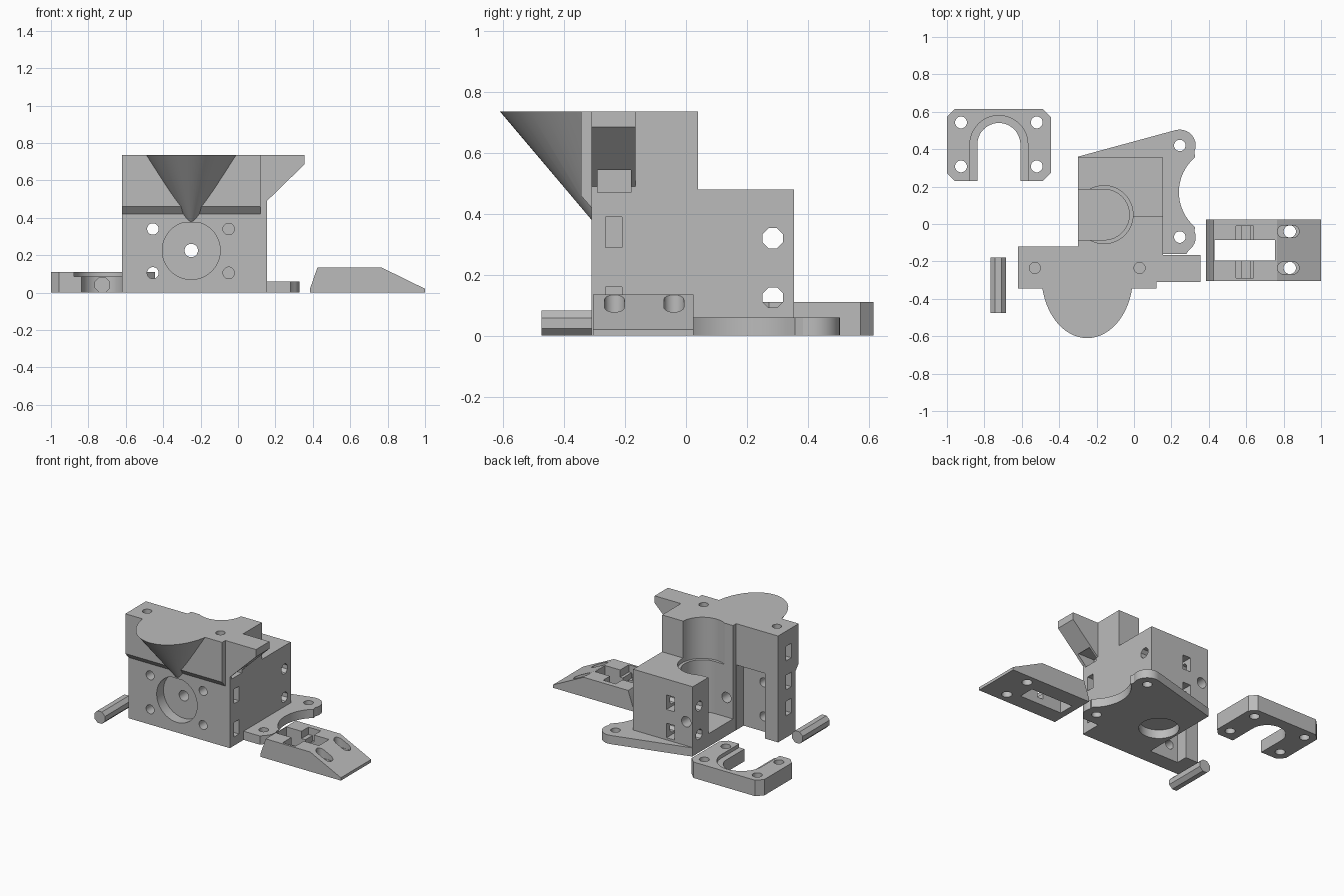
import bpy, bmesh
from math import cos, sin, pi, radians

cube = bpy.data.objects.get("Cube")
if cube:
    bpy.data.objects.remove(cube, do_unlink=True)

grey = bpy.data.materials.new("plain grey")
grey.use_nodes = True
GREY = (0.5, 0.5, 0.5, 1)
grey.diffuse_color = GREY
grey.node_tree.nodes["Principled BSDF"].inputs["Base Color"].default_value = GREY


def prism(name, outline, axis, lo, hi):
    """Extrude a 2D outline along an axis: x uses (y,z), y uses (x,z), z uses (x,y)."""
    place = {"x": lambda u, v, w: (w, u, v),
             "y": lambda u, v, w: (u, w, v),
             "z": lambda u, v, w: (u, v, w)}[axis]
    bm = bmesh.new()
    ends = [[bm.verts.new(place(u, v, w)) for u, v in outline] for w in (lo, hi)]
    n = len(outline)
    for ring in ends:
        bm.faces.new(ring)
    for i in range(n):
        j = (i + 1) % n
        bm.faces.new((ends[0][i], ends[0][j], ends[1][j], ends[1][i]))
    return finish(bm, name)


def finish(bm, name):
    bmesh.ops.recalc_face_normals(bm, faces=bm.faces)
    mesh = bpy.data.meshes.new(name)
    bm.to_mesh(mesh)
    bm.free()
    mesh.materials.append(grey)
    ob = bpy.data.objects.new(name, mesh)
    bpy.context.collection.objects.link(ob)
    return ob


def box(x0, x1, y0, y1, z0, z1, name="cutter"):
    return prism(name, [(x0, y0), (x1, y0), (x1, y1), (x0, y1)], "z", z0, z1)


def arc(u, v, r, a, b, n=16):
    return [(u + r * cos(radians(a + (b - a) * i / n)),
             v + r * sin(radians(a + (b - a) * i / n))) for i in range(n + 1)]


def rod(axis, u, v, r, lo, hi, sides=16, name="cutter"):
    turn = 180 / sides
    return prism(name, arc(u, v, r, turn, 360 + turn, sides)[:-1], axis, lo, hi)


def combine(target, others, operation):
    for other in others:
        mod = target.modifiers.new(operation, "BOOLEAN")
        mod.operation = operation
        mod.solver = "EXACT"
        mod.object = other
        bpy.context.view_layer.update()
        deps = bpy.context.evaluated_depsgraph_get()
        mesh = bpy.data.meshes.new_from_object(target.evaluated_get(deps))
        target.modifiers.clear()
        target.data = mesh
        bpy.data.objects.remove(other, do_unlink=True)


def smooth(ob):
    bpy.ops.object.select_all(action="DESELECT")
    bpy.context.view_layer.objects.active = ob
    ob.select_set(True)
    bpy.ops.object.shade_smooth_by_angle(angle=radians(25))


# Main housing: front slab, with the front lip over a sloped underside
housing = prism("housing", [(-.31, 0), (-.12, 0), (-.12, .735), (-.31, .735)],
                "x", -.62, .155)
lip = prism("lip", [(-.25, .42), (-.31, .42), (-.345, .46), (-.345, .735), (-.25, .735)],
            "x", -.62, .12)
rear = prism("rear", [(-.2, 0), (.355, 0), (.355, .48), (.04, .48), (.04, .735), (-.2, .735)],
             "x", -.30, .155)
arm = prism("arm", [(.05, .385), (.155, .49), (.355, .685), (.355, .735), (.05, .735)],
            "y", -.31, -.165)

# Mounting foot with two rounded ears and a concave edge between them
foot = prism("foot", [(-.30, -.13), (.10, -.13), (.10, -.16), (.28, -.16)]
             + arc(.245, -.07, .085, -55, 25, 8)
             + arc(.485, .17, .245, 230, 130)
             + arc(.245, .42, .085, -25, 105, 10)
             + [(-.30, .36)], "z", 0, .06)

# Half cone that carries the flared top, its back buried in the slab
bm = bmesh.new()
tip = bm.verts.new((-.25, -.276, .34))
rim = [bm.verts.new((-.25 + .245 * cos(a), -.276 + .334 * sin(a), .735))
       for a in [pi + pi * i / 32 for i in range(33)]]
bm.faces.new(rim)
for p, q in zip(rim, rim[1:] + rim[:1]):
    bm.faces.new((p, q, tip))
cone = finish(bm, "cone")

combine(housing, [lip, rear, arm, foot, cone], "UNION")

# Round bay, open to the side, with a wider seat above
cuts = [prism("cutter", [(-.4, -.085), (-.16, -.085)] + arc(-.16, .05, .135, -88, 88, 24)
              + [(-.16, .185), (-.4, .185)], "z", .09, .9),
        rod("z", -.16, .05, .155, .45, .9, 48),
        rod("z", -.16, .05, .125, -.1, .06, 32)]
# Recess behind the slab, and the round front pocket with a flat top
cuts.append(box(-.52, -.301, -.20, 0, -.1, .45))
cuts.append(prism("cutter", arc(-.25, .225, .155, 108, 432, 40), "y", -.5, -.235))
# Bores from front to back
cuts.append(rod("y", -.25, .225, .036, -.5, .5))
for x in (-.455, -.05):
    for z in (.105, .34):
        cuts.append(rod("y", x, z, .031, -.5, -.1))
# Cross bores with nut slots in the back face
for z in (.125, .32):
    cuts.append(rod("x", .285, z, .036, -.5, .3, 8))
    cuts.append(box(-.16, -.10, .25, .5, z - .05, z + .05))
# Nut slots in both sides of the slab
for z in (.11, .34):
    cuts.append(box(.08, .3, -.265, -.21, z - .05, z + .05))
for z in (.20, .38, .58):
    cuts.append(box(-.7, -.56, -.265, -.205, z - .05, z + .05))
cuts.append(box(.08, .21, -.29, -.18, .47, .55))
# Screw holes from the top and through the ears
for x in (-.53, .03):
    cuts.append(rod("z", x, -.235, .03, .15, .9))
for y in (-.07, .42):
    cuts.append(rod("z", .245, y, .031, -.1, .1))
combine(housing, cuts, "DIFFERENCE")
smooth(housing)

# Wedge lever: window, pin groove and two slotted holes
lever = prism("wedge_lever", [(.385, 0), (1, 0), (1, .02), (.765, .135),
                              (.425, .135), (.385, .02)], "y", -.305, .025)
cuts = [box(.43, .755, -.195, -.085, -.1, .3),
        box(.545, .64, -.29, -.01, .085, .3),
        box(.575, .62, -.29, -.01, .045, .3)]
for y in (-.04, -.235):
    slot = arc(.85, y, .033, -90, 90, 8) + arc(.80, y, .033, 90, 270, 8)
    cuts.append(prism("cutter", slot, "z", .06, .3))
    cuts.append(rod("z", .833, y, .033, -.1, .2))
combine(lever, cuts, "DIFFERENCE")
smooth(lever)

# U-shaped clamp with chamfered corners and a stepped arch
L, R, F, B, C = -1, -.445, .23, .615, .042
clamp = prism("clamp", [(L + C, F), (R - C, F), (R, F + C), (R, B - C),
                        (R - C, B), (L + C, B), (L, B - C), (L, F + C)], "z", 0, .11)
cuts = []
for r, floor in ((.115, -.1), (.155, .085)):
    arch = [(-.7225 + r, .1)] + arc(-.7225, .425, r, 0, 180, 24) + [(-.7225 - r, .1)]
    cuts.append(prism("cutter", arch, "z", floor, .3))
for x in (-.925, -.52):
    for y in (.308, .543):
        cuts.append(rod("z", x, y, .032, -.1, .3))
combine(clamp, cuts, "DIFFERENCE")
smooth(clamp)

# Loose eight-sided pin
rod("y", -.725, .041, .0445, -.475, -.18, 8, "pin")
